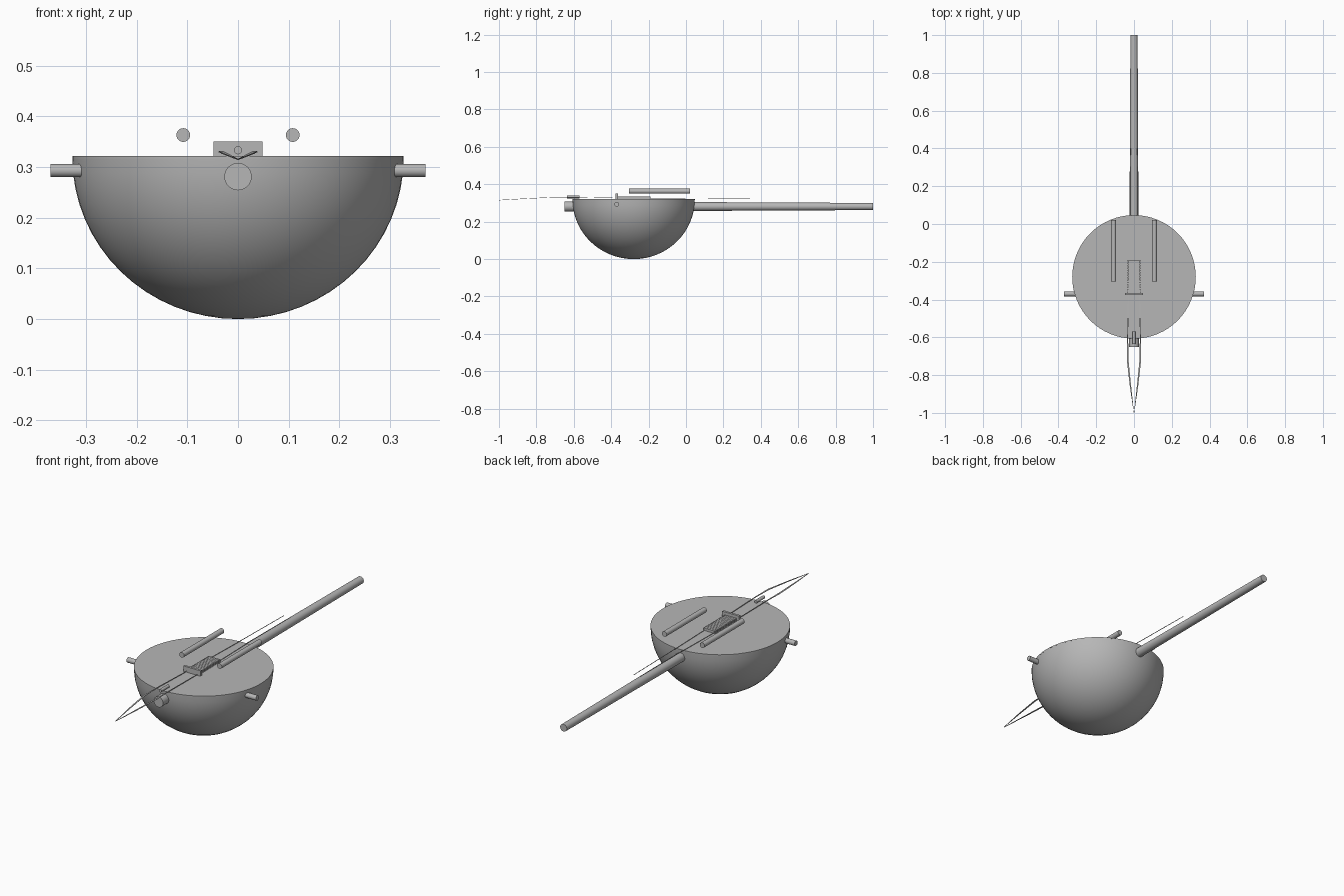
import bpy
import bmesh
import math
from mathutils import Vector

cube = bpy.data.objects.get("Cube")
if cube:
    bpy.data.objects.remove(cube, do_unlink=True)

mat = bpy.data.materials.new("plain grey")
mat.use_nodes = True
GREY = (0.47, 0.47, 0.47, 1)
mat.diffuse_color = GREY
mat.node_tree.nodes["Principled BSDF"].inputs["Base Color"].default_value = GREY

BOWL_Y, RADIUS, TOP = -0.28, 0.327, 0.322


def finish(obj, name, smooth=False):
    obj.name = name
    obj.data.materials.append(mat)
    if smooth:
        bpy.ops.object.select_all(action="DESELECT")
        obj.select_set(True)
        bpy.context.view_layer.objects.active = obj
        bpy.ops.object.shade_smooth_by_angle(angle=math.radians(35))
    return obj


def mesh_object(bm, name, smooth=False):
    bmesh.ops.recalc_face_normals(bm, faces=bm.faces)
    mesh = bpy.data.meshes.new(name)
    bm.to_mesh(mesh)
    bm.free()
    obj = bpy.data.objects.new(name, mesh)
    bpy.context.collection.objects.link(obj)
    return finish(obj, name, smooth)


def rod(name, start, end, r1, r2=None):
    a, b = Vector(start), Vector(end)
    bpy.ops.mesh.primitive_cone_add(vertices=32, radius1=r1, radius2=r2 or r1,
                                    depth=(b - a).length, location=(a + b) / 2)
    obj = bpy.context.object
    obj.rotation_euler = (b - a).to_track_quat("Z", "Y").to_euler()
    return finish(obj, name, True)


def box(name, low, high):
    low, high = Vector(low), Vector(high)
    bpy.ops.mesh.primitive_cube_add(size=1, location=(low + high) / 2)
    obj = bpy.context.object
    obj.scale = high - low
    return finish(obj, name)


# Half-sphere bowl
bm = bmesh.new()
bmesh.ops.create_uvsphere(bm, u_segments=64, v_segments=32, radius=RADIUS)
bmesh.ops.bisect_plane(bm, geom=bm.verts[:] + bm.edges[:] + bm.faces[:],
                       plane_co=(0, 0, -0.001), plane_no=(0, 0, 1), clear_outer=True)
bmesh.ops.scale(bm, vec=(1, 1, (TOP - 0.003) / RADIUS), verts=bm.verts)
bmesh.ops.translate(bm, vec=(0, BOWL_Y, TOP - 0.003), verts=bm.verts)
mesh_object(bm, "bowl", True)

# Flat soundboard closing the bowl
bpy.ops.mesh.primitive_cylinder_add(vertices=64, radius=RADIUS, depth=0.005,
                                    location=(0, BOWL_Y, TOP - 0.0025))
finish(bpy.context.object, "soundboard", True)

# Tapered neck running through the bowl, and the cross rod
rod("neck", (0, -0.65, 0.281), (0, 1, 0.281), 0.027, 0.019)
rod("cross_rod", (-0.37, -0.37, 0.293), (0.37, -0.37, 0.293), 0.013)

# Raised hand rods
for side, x in (("right", -0.108), ("left", 0.108)):
    rod(side + "_hand_rod", (x, -0.305, 0.363), (x, 0.022, 0.363), 0.0135)

# Tail pin, bridge and ribbed plate
rod("tail_pin", (0, -0.635, 0.333), (0, -0.57, 0.333), 0.008)
box("bridge", (-0.048, -0.376, 0.318), (0.048, -0.364, 0.35))
box("plate", (-0.030, -0.37, 0.318), (0.030, -0.19, 0.334))
slat = box("plate_slat", (-0.034, -0.364, 0.32), (0.034, -0.357, 0.335))
ribs = slat.modifiers.new("ribs", "ARRAY")
ribs.count = 14
ribs.use_relative_offset = False
ribs.use_constant_offset = True
ribs.constant_offset_displace = (0, 0.0127 / slat.scale.y, 0)

# Ribbon strings: outer x, inner x, y, z
stations = [(0.001, 0, -1, 0.314), (0.022, 0.015, -0.86, 0.322),
            (0.038, 0.029, -0.72, 0.329), (0.036, 0.031, -0.6, 0.330),
            (0.031, 0.028, -0.3, 0.324), (0.022, 0.019, 0.06, 0.323),
            (0.019, 0.017, 0.4, 0.32)]
for side, s in (("right", -1), ("left", 1)):
    bm = bmesh.new()
    rings = []
    for outer, inner, y, z in stations:
        corners = ((outer, z), (inner, z), (inner, z + 0.002), (outer, z + 0.002))
        rings.append([bm.verts.new((s * x, y, h)) for x, h in corners])
    for a, b in zip(rings, rings[1:]):
        for i in range(4):
            j = (i + 1) % 4
            bm.faces.new((a[i], a[j], b[j], b[i]))
    bm.faces.new(rings[0])
    bm.faces.new(rings[-1])
    mesh_object(bm, side + "_string")
